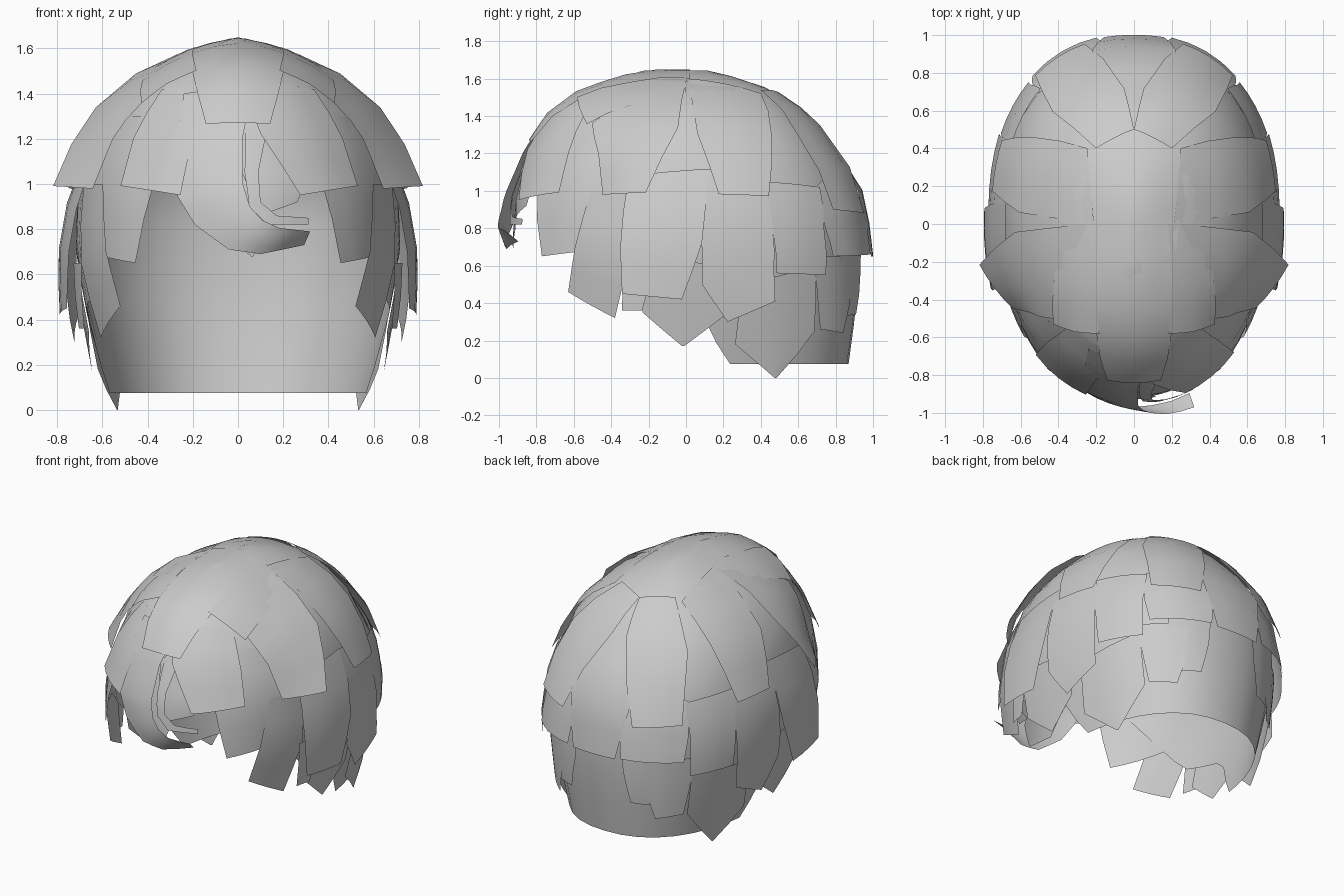
import bpy, bmesh, math
from mathutils import Vector

if "Cube" in bpy.data.objects:
    bpy.data.objects.remove(bpy.data.objects["Cube"])

# Head form: z, half width, front depth, back depth
PROFILE = [(-.1, .55, .80, .87), (.07, .60, .84, .90), (.2, .635, .88, .92), (.45, .70, .92, .95),
           (.7, .745, .96, .96), (.98, .735, .935, .94), (1.25, .64, .84, .785),
           (1.43, .49, .72, .62), (1.53, .35, .575, .49), (1.60, .21, .385, .30), (1.645, .03, .22, .11)]
TOP = 1.645


def dims(z):
    z = max(-.1, min(TOP, z))
    for p, q in zip(PROFILE, PROFILE[1:]):
        if z <= q[0]:
            t = (z - p[0]) / (q[0] - p[0])
            return [p[i] + t * (q[i] - p[i]) for i in (1, 2, 3)]


def power(y):
    return 2.05 if y < 0 else 2.3


def inside(x, y, z):
    if z > TOP:
        return False
    a, f, b = dims(z)
    n = power(y)
    return (abs(x) / a) ** n + (abs(y) / (f if y < 0 else b)) ** n < 1


def project(p, off=0.0):
    """Push a point radially onto the head form, then out by a relative offset."""
    c = Vector((0, 0, min(p.z, .9)))
    d = p - c
    if d.length < 1e-6:
        d = Vector((0, 0, 1))
    d.normalize()
    lo, hi = 0.0, 2.0
    for _ in range(30):
        m = (lo + hi) / 2
        if inside(*(c + d * m)):
            lo = m
        else:
            hi = m
    return c + d * lo * (1 + off)


# Points picked in a view and dropped on the head form
def S(y, z):
    a, f, b = dims(z)
    n = power(y)
    k = max(0, 1 - (abs(y) / (f if y < 0 else b)) ** n)
    return Vector((max(.03, a * k ** (1 / n)), y, z))


def F(x, z, back=False):
    a, f, b = dims(z)
    n = power(1 if back else -1)
    k = max(0, 1 - (abs(x) / a) ** n) ** (1 / n)
    return Vector((x, b * k if back else -f * k, z))


def B(x, z):
    return F(x, z, True)


def T(x, y):
    lo, hi = .9, TOP
    for _ in range(30):
        m = (lo + hi) / 2
        if inside(x, y, m):
            lo = m
        else:
            hi = m
    return Vector((x, y, lo))


def finish(name, bm):
    bmesh.ops.remove_doubles(bm, verts=bm.verts, dist=.0005)
    bm.normal_update()
    for f in bm.faces:
        f.smooth = True
        if f.normal.dot(f.calc_center_median() - Vector((0, 0, .6))) < 0:
            f.normal_flip()
    me = bpy.data.meshes.new(name)
    bm.to_mesh(me)
    bm.free()
    bpy.context.collection.objects.link(bpy.data.objects.new(name, me))


def grid(bm, rows):
    vs = [[bm.verts.new(p) for p in r] for r in rows]
    for r, s in zip(vs, vs[1:]):
        for i in range(len(r) - 1):
            bm.faces.new((r[i], r[i + 1], s[i + 1], s[i]))


def lock(name, left, right, start=0.0, end=.03, end_r=None, mirror=True, sub=2, across=4):
    """Sheet of hair between two edge lines running from root to tip."""
    end_r = end if end_r is None else end_r
    total = (len(left) - 1) * sub
    rows = []
    for k in range(total + 1):
        i = min(k // sub, len(left) - 2)
        t = k / sub - i
        l, r = left[i].lerp(left[i + 1], t), right[i].lerp(right[i + 1], t)
        g = k / total
        rows.append([project(l.lerp(r, j / across),
                             start + g * (end + (end_r - end) * j / across - start))
                     for j in range(across + 1)])
    bm = bmesh.new()
    grid(bm, rows)
    if mirror:
        grid(bm, [[Vector((-p.x, p.y, p.z)) for p in r] for r in rows])
    finish(name, bm)


def centred(name, left, **kw):
    lock(name, left, [Vector((-p.x, p.y, p.z)) for p in left], mirror=False, **kw)


# Inner cap, open at the face and long at the nape
EDGE = [(0, 1.05), (35, 1.0), (50, .75), (65, .5), (90, .42), (102, .3), (108, .075), (180, .075)]


def edge_z(deg):
    for p, q in zip(EDGE, EDGE[1:]):
        if deg <= q[0]:
            return p[1] + (q[1] - p[1]) * (deg - p[0]) / (q[0] - p[0])


cap = bmesh.new()
rows = []
for k in range(13):
    t = k / 12
    row = []
    for i in range(49):
        deg = -180 + i * 7.5
        z0 = edge_z(abs(deg))
        z = z0 + (TOP - .001 - z0) * (1 - (1 - t) ** 1.6)
        a, f, b = dims(z)
        s, c = math.sin(math.radians(deg)), -math.cos(math.radians(deg))
        d = f if c < 0 else b
        n = power(c)
        r = ((abs(s) / a) ** n + (abs(c) / d) ** n) ** (-1 / n)
        r *= .965 + .03 * max(0, min(1, (z - 1.2) / .3))
        row.append(Vector((s * r, c * r, z)))
    rows.append(row)
grid(cap, rows)
cap.faces.new([v for v in cap.verts][-49:-1])
finish("inner_cap", cap)

# Crown layer
centred("crown_front", [T(-.24, .02), T(-.2, -.3), T(-.2, -.55), T(-.14, -.815)], start=.004, end=.015)
lock("crown_front_side", [T(.18, 0), T(.2, -.3), T(.18, -.57)],
     [T(.38, 0), T(.42, -.3), T(.42, -.52)], .002, .02)
lock("temple_flare", [S(-.5, 1.36), S(-.47, 1.2), S(-.45, .98)],
     [S(0, 1.58), S(-.04, 1.31), S(-.19, .98)], .004, -.01, .135)
lock("crown_side", [S(0, 1.6), S(.06, 1.3), S(.17, .98)],
     [S(.4, 1.52), S(.45, 1.3), S(.43, .97)], .002, .03)
lock("crown_back", [T(0, .5), T(.05, .7), B(.25, .88)],
     [T(.2, .4), T(.42, .58), B(.5, .9)], .002, .045)

# Back and nape layers
centred("back_centre", [B(-.1, 1.4), B(-.22, 1.0), B(-.15, .65)], start=-.01, end=.045)
lock("back_middle", [B(.12, 1.2), B(.16, .9), B(.19, .66)],
     [S(.7, 1.02), S(.73, .8), S(.75, .65)], -.01, .05)
lock("back_side", [S(.42, 1.05), S(.45, .8), S(.46, .56)],
     [S(.72, 1.02), S(.72, .8), S(.71, .55)], -.005, .055)
lock("nape_middle", [B(.16, .8), B(.18, .55), B(.22, .34)],
     [B(.42, .8), B(.42, .55), B(.37, .33)], -.015, .005)
lock("nape_side", [S(.69, .65), S(.7, .4), S(.7, .26)],
     [S(.9, .65), S(.87, .4), S(.82, .24)], -.01, .025)
lock("nape_point", [S(.3, .5), S(.26, .18), S(.46, 0)],
     [S(.7, .6), S(.68, .25), S(.47, 0)], -.01, .03)

# Side layers
lock("side_front_long", [S(-.31, 1.08), S(-.33, .7), S(-.3, .45)],
     [S(.12, 1.12), S(.08, .72), S(-.02, .42)], -.01, .14)
lock("side_back_long", [S(.12, 1.12), S(.08, .8), S(.08, .5), S(.2, .3)],
     [S(.44, 1.05), S(.45, .8), S(.44, .57), S(.43, .41)], -.012, .11)
lock("side_lower_point", [S(-.23, .65), S(-.23, .35), S(-.02, .17)],
     [S(.2, .6), S(.2, .33), S(-.01, .17)], -.01, .03)
lock("side_underlock", [S(-.33, .65), S(-.32, .36)], [S(-.15, .65), S(-.22, .36)], .0, .07)
lock("sideburn", [S(-.52, 1.0), S(-.6, .7), S(-.63, .46)],
     [S(-.28, 1.0), S(-.3, .65), S(-.38, .32)], -.02, .0)

# Fringe
lock("fringe_side", [F(.36, 1.3), F(.36, 1.05), F(.45, .65)],
     [S(-.42, 1.3), S(-.42, 1.0), S(-.46, .69)], -.015, .01, -.04)
lock("fringe_right", [F(.02, 1.42), F(.1, 1.22), F(.27, .95)],
     [F(.34, 1.42), F(.46, 1.2), F(.52, .99)], -.005, .02, mirror=False)
lock("fringe_left", [F(-.02, 1.42), F(-.2, 1.2), F(-.25, .95)],
     [F(-.34, 1.42), F(-.46, 1.2), F(-.51, .99)], -.005, .02, mirror=False)
lock("fringe_curl", [F(-.24, 1.4), F(-.27, 1.15), F(-.27, .95), F(-.19, .82), F(-.04, .71), F(.1, .69), F(.29, .73)],
     [F(.06, 1.4), F(.02, 1.2), F(.02, 1.0), F(.05, .9), F(.1, .84), F(.17, .805), F(.29, .79)],
     .0, .01, .1, mirror=False)
lock("fringe_inner_curl", [F(.03, 1.3), F(.03, 1.05), F(.05, .9), F(.13, .82), F(.31, .82)],
     [F(.14, 1.3), F(.09, 1.05), F(.1, .92), F(.17, .86), F(.31, .85)], -.01, .01, mirror=False)
lock("fringe_underlock", [F(.0, 1.25), F(.02, 1.05), F(.1, .86)],
     [F(.32, 1.25), F(.32, 1.05), F(.27, .92)], -.02, -.03, mirror=False)
lock("fringe_under", [F(-.2, 1.1), F(-.1, .8), F(.06, .68)],
     [F(.06, 1.1), F(.12, .8), F(.07, .68)], -.03, -.03, mirror=False)
